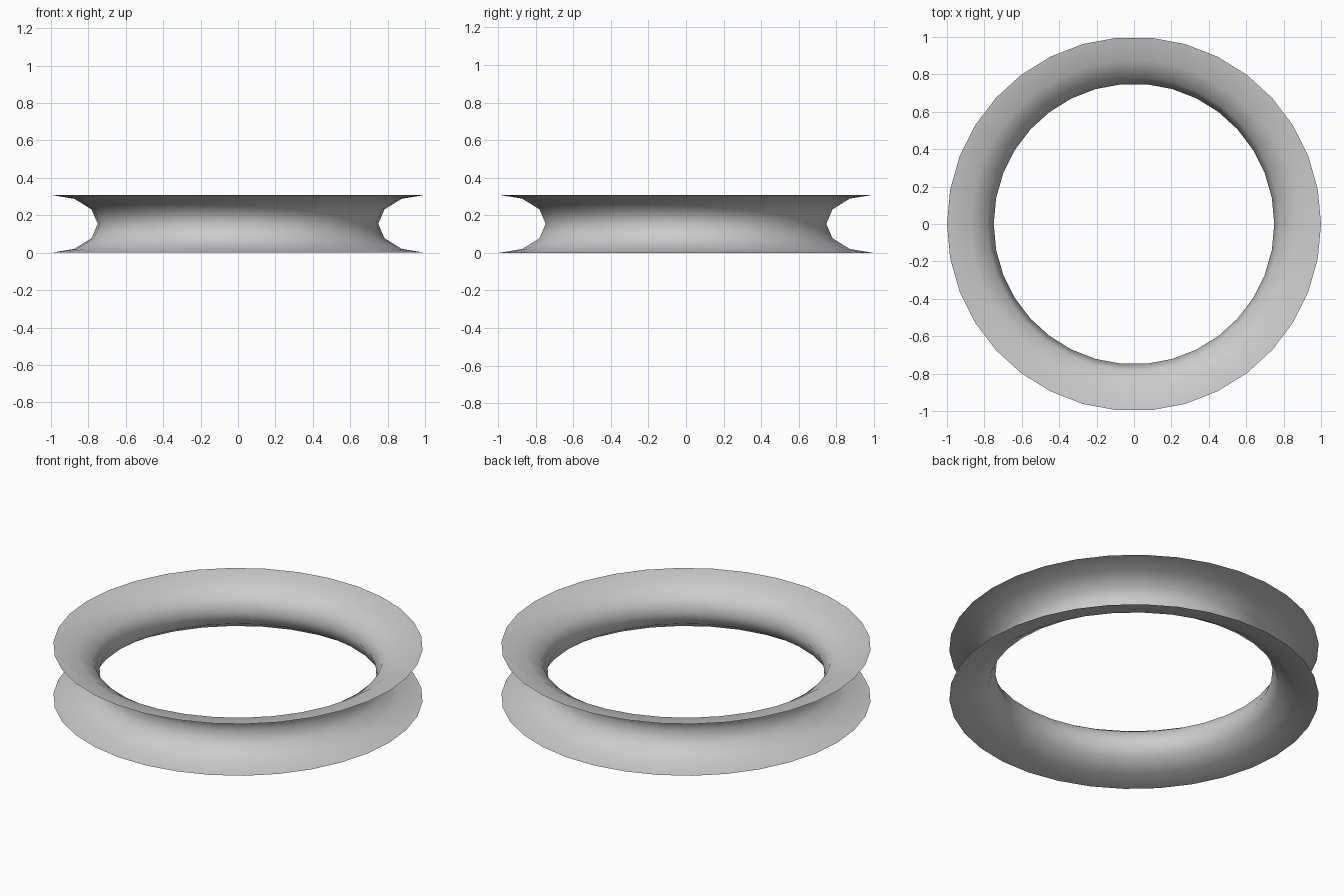
import bpy, bmesh
from math import sin, cos, pi, radians

if "Cube" in bpy.data.objects:
    bpy.data.objects.remove(bpy.data.objects["Cube"])

SIDES = 34        # segments around the ring
STEPS = 6         # segments across the flared profile
OUTER, DEPTH, HALF_H = 1.0, 0.25, 0.1545

bm = bmesh.new()

# Half-ellipse profile: rims at the outer radius, waist in the middle
rings = []
for i in range(STEPS + 1):
    t = pi * i / STEPS
    r = OUTER - DEPTH * sin(t)
    z = HALF_H * (1 - cos(t))
    rings.append([bm.verts.new((r * cos(2 * pi * k / SIDES),
                                r * sin(2 * pi * k / SIDES), z))
                  for k in range(SIDES)])

# Open single-sheet skin between neighbouring rings
for low, high in zip(rings, rings[1:]):
    for k in range(SIDES):
        n = (k + 1) % SIDES
        bm.faces.new((low[k], low[n], high[n], high[k]))

mesh = bpy.data.meshes.new("flared_ring")
bm.to_mesh(mesh)
bm.free()
ring = bpy.data.objects.new("flared_ring", mesh)
bpy.context.collection.objects.link(ring)

# Smooth shading over the curved skin
bpy.context.view_layer.objects.active = ring
ring.select_set(True)
bpy.ops.object.shade_smooth_by_angle(angle=radians(60))
